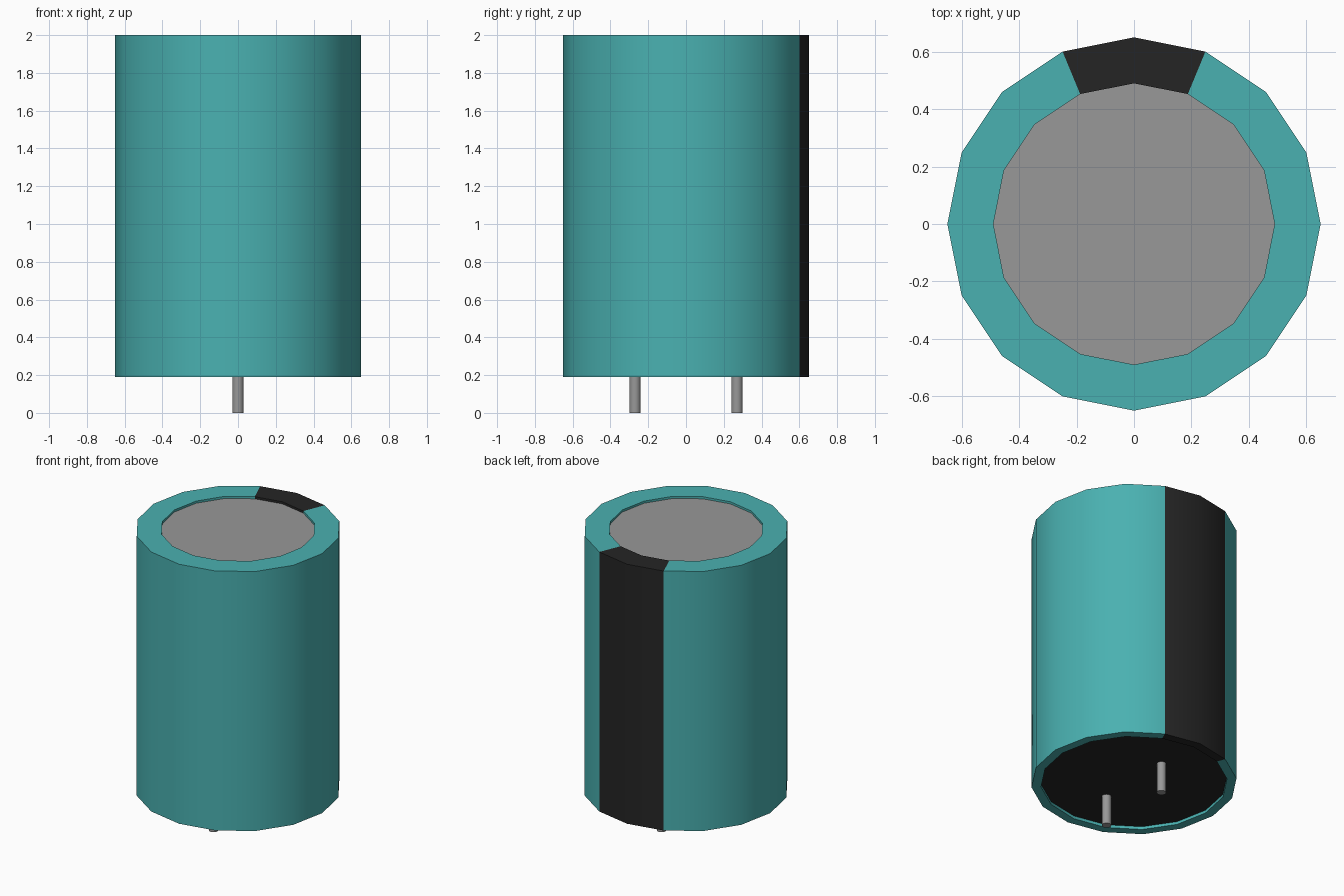
import bpy, bmesh, math
from mathutils import Matrix

if "Cube" in bpy.data.objects:
    bpy.data.objects.remove(bpy.data.objects["Cube"], do_unlink=True)

SIDES = 16
TOP, BOTTOM = 2.0, 0.19
TOP_DISC, BOTTOM_DISC = 1.985, 0.21


def material(name, rgb):
    m = bpy.data.materials.new(name)
    m.use_nodes = True
    m.diffuse_color = (*rgb, 1)
    m.node_tree.nodes["Principled BSDF"].inputs["Base Color"].default_value = (*rgb, 1)
    return m


teal = material("teal sleeve", (0.068, 0.44, 0.44))
black = material("black", (0.0185, 0.0185, 0.0185))
metal = material("grey metal", (0.314, 0.314, 0.314))


def finish(bm, name, mats):
    mesh = bpy.data.meshes.new(name)
    bm.to_mesh(mesh)
    bm.free()
    ob = bpy.data.objects.new(name, mesh)
    bpy.context.collection.objects.link(ob)
    for m in mats:
        mesh.materials.append(m)
    bpy.ops.object.select_all(action='DESELECT')
    ob.select_set(True)
    bpy.context.view_layer.objects.active = ob
    bpy.ops.object.shade_smooth_by_angle(angle=math.radians(35))
    return ob


# Sleeve: a lathed wall with a wide top rim and a narrow bottom rim
profile = [(0.59, BOTTOM_DISC), (0.59, BOTTOM), (0.65, BOTTOM),
           (0.65, TOP), (0.49, TOP), (0.49, TOP_DISC)]
bm = bmesh.new()
rings = []
for r, z in profile:
    rings.append([bm.verts.new((r * math.cos(a), r * math.sin(a), z))
                  for a in (2 * math.pi * i / SIDES for i in range(SIDES))])
for lower, upper in zip(rings, rings[1:]):
    for i in range(SIDES):
        j = (i + 1) % SIDES
        f = bm.faces.new((lower[i], lower[j], upper[j], upper[i]))
        # Polarity stripe: the two segments either side of +y
        f.material_index = 1 if i in (SIDES // 4 - 1, SIDES // 4) else 0
finish(bm, "sleeve", [teal, black])


# Recessed end discs
def disc(name, radius, z, mat, flip):
    bm = bmesh.new()
    bmesh.ops.create_circle(bm, cap_ends=True, segments=SIDES, radius=radius,
                            matrix=Matrix.Translation((0, 0, z)))
    for f in bm.faces:
        if (f.normal.z < 0) != flip:
            f.normal_flip()
    # Align the disc corners with the sleeve corners
    for i, v in enumerate(bm.verts):
        a = math.atan2(v.co.y, v.co.x)
        step = 2 * math.pi / SIDES
        a = round(a / step) * step
        v.co.x, v.co.y = radius * math.cos(a), radius * math.sin(a)
    finish(bm, name, [mat])


disc("top_can_face", 0.49, TOP_DISC, metal, False)
disc("bottom_seal", 0.59, BOTTOM_DISC, black, True)

# Wire leads
for name, y in (("front_lead", -0.27), ("back_lead", 0.27)):
    bm = bmesh.new()
    bmesh.ops.create_cone(bm, cap_ends=True, segments=16, radius1=0.03, radius2=0.03,
                          depth=BOTTOM_DISC,
                          matrix=Matrix.Translation((0, y, BOTTOM_DISC / 2)))
    finish(bm, name, [metal])
